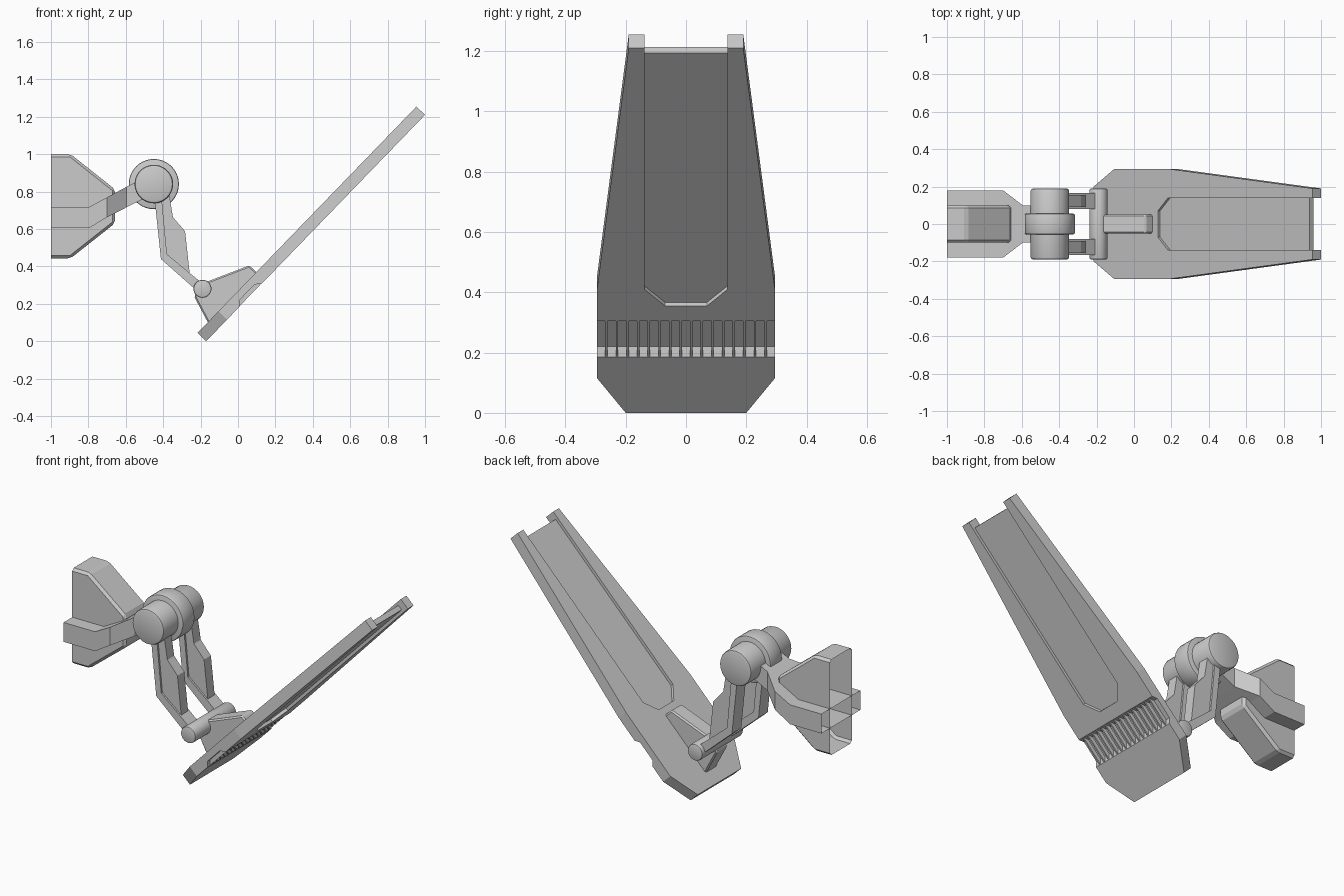
import bpy, bmesh, math
from mathutils import Vector

if "Cube" in bpy.data.objects:
    bpy.data.objects.remove(bpy.data.objects["Cube"])

# Plate frame: s runs along the plate, t from the underside to the top face
U = Vector((1.17, 0, 1.21)).normalized()
N = Vector((-U.z, 0, U.x))
O = Vector((-0.17, 0, 0))
LEN, THK = 1.683, 0.064


def world(a, b, h):          # xz profile pushed along y
    return Vector((a, h, b))


def plan(a, b, h):           # plate outline (s, y) pushed along t
    return O + U * a + N * h + Vector((0, b, 0))


def section(a, b, h):        # plate side section (s, t) pushed along y
    return O + U * a + N * b + Vector((0, h, 0))


def finish(name, bm):
    bmesh.ops.recalc_face_normals(bm, faces=bm.faces[:])
    me = bpy.data.meshes.new(name)
    bm.to_mesh(me)
    bm.free()
    ob = bpy.data.objects.new(name, me)
    bpy.context.collection.objects.link(ob)
    return ob


def prism(name, pts, lo, hi, place=world, bevel=0, open_x=None):
    bm = bmesh.new()
    a = [bm.verts.new(place(p, q, lo)) for p, q in pts]
    b = [bm.verts.new(place(p, q, hi)) for p, q in pts]
    bm.faces.new(a)
    bm.faces.new(b[::-1])
    n = len(pts)
    for i in range(n):
        j = (i + 1) % n
        bm.faces.new((a[i], b[i], b[j], a[j]))
    bmesh.ops.recalc_face_normals(bm, faces=bm.faces[:])
    if open_x is not None:
        ends = [f for f in bm.faces if all(abs(v.co.x - open_x) < 1e-5 for v in f.verts)]
        bmesh.ops.delete(bm, geom=ends, context='FACES_ONLY')
    if bevel:
        edges = [e for e in bm.edges if len(e.link_faces) == 2]
        bmesh.ops.bevel(bm, geom=edges, offset=bevel, segments=1, affect='EDGES')
    return finish(name, bm)


def drum(name, x, z, r, half, bevel):
    bpy.ops.mesh.primitive_cylinder_add(vertices=40, radius=r, depth=2 * half,
                                        location=(x, 0, z), rotation=(math.pi / 2, 0, 0))
    ob = bpy.context.object
    ob.name = name
    m = ob.modifiers.new("bevel", 'BEVEL')
    m.width, m.segments, m.limit_method = bevel, 2, 'ANGLE'
    m.angle_limit = math.radians(40)
    bpy.ops.object.modifier_apply(modifier=m.name)
    bpy.ops.object.shade_smooth_by_angle(angle=math.radians(35))
    return ob


def cut(ob, cutter):
    cutter.hide_render = True
    m = ob.modifiers.new("cut", 'BOOLEAN')
    m.operation, m.solver, m.object = 'DIFFERENCE', 'EXACT', cutter
    bpy.context.view_layer.objects.active = ob
    bpy.ops.object.modifier_apply(modifier=m.name)
    bpy.data.objects.remove(cutter)


def mirrored(half):
    return half + [(s, -y) for s, y in reversed(half)]


# Long tapered plate
plate = prism("plate", mirrored([(0, 0.2), (0.16, 0.295), (0.57, 0.295), (LEN, 0.19)]),
              0, THK, plan)
# recessed panel on both faces, shortened at the free end
panel = mirrored([(0.494, 0.07), (0.57, 0.138), (1.8, 0.138)])
cut(plate, prism("panel_cutter_under", panel, -0.05, 0.017, plan))
cut(plate, prism("panel_cutter_top", panel, THK - 0.017, 0.12, plan))
cut(plate, prism("end_cutter", mirrored([(1.643, 0.138), (1.8, 0.138)]), -0.1, 0.2, plan))
# cross groove on the underside
cut(plate, prism("groove_cutter", [(0.237, -0.02), (0.2815, 0.0245), (0.3995, 0.0245),
                                   (0.444, -0.02)], -0.4, 0.4, section))

# Thin fins in the groove
for i in range(16):
    y = -0.264 + i * 0.0352
    prism(f"groove_fin_{i + 1}", [(0.259, 0.002), (0.284, 0.027), (0.398, 0.027),
                                  (0.422, 0.002)], y - 0.004, y + 0.004, section)

# Triangular bracket and its hinge pin
prism("plate_bracket", [(-0.15, 0.08), (-0.235, 0.24), (-0.2, 0.305), (0.06, 0.405),
                        (0.11, 0.36)], -0.05, 0.05, bevel=0.008)
drum("hinge_pin", -0.19, 0.28, 0.048, 0.19, 0.008)

# Main pivot
drum("pivot_side_drum", -0.45, 0.84, 0.103, 0.19, 0.013)
drum("pivot_centre_drum", -0.45, 0.84, 0.134, 0.055, 0.008)

# Pair of links between pivot and pin
for side, sg in (("left", 1), ("right", -1)):
    lo, hi = sorted((sg * 0.08, sg * 0.165))
    prism(f"link_beam_{side}", [(-0.452, 0.82), (-0.444, 0.743), (-0.412, 0.439),
                                (-0.215, 0.265), (-0.18, 0.3), (-0.38, 0.465),
                                (-0.406, 0.743), (-0.41, 0.82)], lo, hi)
    prism(f"link_web_{side}", [(-0.415, 0.8), (-0.39, 0.46), (-0.257, 0.35),
                               (-0.283, 0.588), (-0.348, 0.663), (-0.37, 0.8)],
          lo + 0.011, hi - 0.011)

# Mount block, open at its far end
prism("mount_block", [(-1, 1.0), (-0.895, 1.0), (-0.658, 0.812), (-0.658, 0.63),
                      (-0.895, 0.443), (-1, 0.443)], -0.1, 0.1, bevel=0.014, open_x=-1)

# Wide arm lofted from rectangular stations (x, z low, z high, half width)
bm = bmesh.new()
prev = None
for x, z0, z1, w in ((-1, 0.604, 0.717, 0.18), (-0.797, 0.604, 0.717, 0.18),
                     (-0.7, 0.663, 0.769, 0.18), (-0.595, 0.716, 0.826, 0.1),
                     (-0.47, 0.78, 0.89, 0.1)):
    ring = [bm.verts.new((x, y, z)) for y, z in ((-w, z0), (w, z0), (w, z1), (-w, z1))]
    if prev:
        for i in range(4):
            j = (i + 1) % 4
            bm.faces.new((prev[i], prev[j], ring[j], ring[i]))
    prev = ring
bm.faces.new(prev)
finish("mount_arm", bm)
